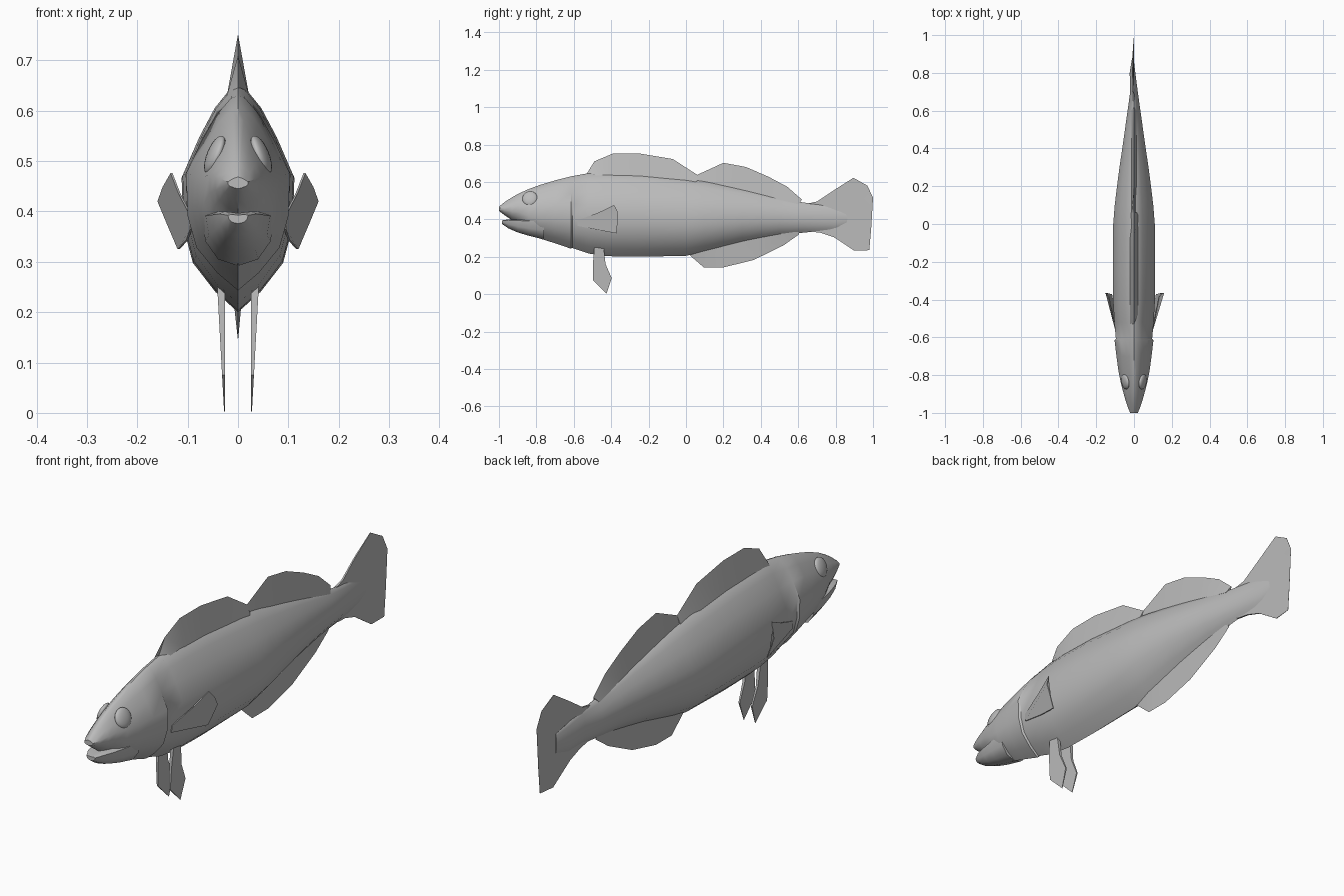
import bpy, bmesh, math
from mathutils import Matrix

if "Cube" in bpy.data.objects:
    bpy.data.objects.remove(bpy.data.objects["Cube"])

grey = bpy.data.materials.new("fish_grey")
grey.diffuse_color = (0.5, 0.5, 0.5, 1)
grey.use_nodes = True
grey.node_tree.nodes["Principled BSDF"].inputs["Base Color"].default_value = grey.diffuse_color


def finish(name, bm, angle=40):
    bmesh.ops.recalc_face_normals(bm, faces=bm.faces)
    me = bpy.data.meshes.new(name)
    bm.to_mesh(me)
    bm.free()
    me.materials.append(grey)
    ob = bpy.data.objects.new(name, me)
    bpy.context.collection.objects.link(ob)
    bpy.ops.object.select_all(action='DESELECT')
    ob.select_set(True)
    bpy.context.view_layer.objects.active = ob
    bpy.ops.object.shade_smooth_by_angle(angle=math.radians(angle))
    return ob


def loft(name, stations, half, angle=40):
    """Skin mirrored cross-sections; station = y, bottom, top, half width, x shift."""
    ring = half + [(-x, z) for x, z in half[-2:0:-1]]
    bm = bmesh.new()
    rows = [[bm.verts.new((dx + w * u, y, b + (t - b) * v)) for u, v in ring]
            for y, b, t, w, dx in stations]
    n = len(ring)
    for a, c in zip(rows, rows[1:]):
        for i in range(n):
            j = (i + 1) % n
            bm.faces.new((a[i], a[j], c[j], c[i]))
    bm.faces.new(rows[0])
    bm.faces.new(rows[-1])
    return finish(name, bm, angle)


def wedge_fin(name, base, edge, t):
    """Fin in the middle plane, thick at the base and sharp at the edge."""
    bm = bmesh.new()
    L, R = ([bm.verts.new((s * t, y, z)) for y, z in base] for s in (-1, 1))
    E = [bm.verts.new((0, y, z)) for y, z in edge]
    for i in range(len(base) - 1):
        bm.faces.new((L[i], L[i + 1], E[i + 1], E[i]))
        bm.faces.new((R[i + 1], R[i], E[i], E[i + 1]))
        bm.faces.new((L[i + 1], L[i], R[i], R[i + 1]))
    bm.faces.new((L[0], E[0], R[0]))
    bm.faces.new((R[-1], E[-1], L[-1]))
    return finish(name, bm, 20)


def plate(name, inner, outer):
    """Closed fin from two matching outlines."""
    bm = bmesh.new()
    A = [bm.verts.new(p) for p in inner]
    B = [bm.verts.new(p) for p in outer]
    bm.faces.new(A)
    bm.faces.new(B[::-1])
    n = len(A)
    for i in range(n):
        j = (i + 1) % n
        bm.faces.new((A[j], A[i], B[i], B[j]))
    return finish(name, bm, 30)


# body with the upper jaw and a small step at the gill cover
section = [(0, 0), (.4, .09), (.8, .22), (.97, .38), (1, .6),
           (.7, .77), (.42, .9), (.14, .985), (0, 1)]
loft("body", [
    (-1.0, .445, .468, .02, 0), (-.97, .422, .492, .033, 0),
    (-.93, .395, .518, .046, 0), (-.89, .375, .54, .057, 0),
    (-.84, .325, .562, .07, 0), (-.78, .297, .584, .082, 0),
    (-.7, .272, .608, .093, 0), (-.615, .243, .63, .103, 0),
    (-.608, .247, .631, .096, 0), (-.52, .217, .647, .104, 0),
    (-.42, .203, .65, .11, 0), (-.25, .2, .645, .112, 0),
    (0, .205, .62, .11, 0), (.1, .225, .605, .102, 0),
    (.2, .25, .585, .09, 0), (.3, .275, .564, .077, 0),
    (.4, .295, .542, .062, 0), (.5, .313, .518, .048, 0),
    (.6, .326, .494, .034, 0), (.7, .336, .48, .02, 0),
    (.8, .345, .468, .015, -.008), (.88, .37, .45, .004, -.006)], section)

# lower jaw
jaw = [(0, 0), (.55, .12), (.9, .45), (1, .9), (.7, 1), (0, .93)]
loft("lower_jaw", [
    (-.985, .376, .394, .02, 0), (-.95, .352, .4, .038, 0),
    (-.9, .33, .4, .052, 0), (-.84, .312, .4, .064, 0),
    (-.76, .292, .4, .072, 0)], jaw)

# middle fins
wedge_fin("front_dorsal_fin",
          [(-.53, .63), (-.48, .63), (-.39, .63), (-.25, .625), (-.07, .605), (.06, .59)],
          [(-.53, .645), (-.49, .71), (-.39, .752), (-.25, .752), (-.07, .722), (.06, .638)], .022)
wedge_fin("rear_dorsal_fin",
          [(.04, .59), (.2, .565), (.32, .54), (.44, .515), (.54, .495), (.6, .48)],
          [(.06, .638), (.2, .702), (.32, .68), (.44, .628), (.54, .575), (.62, .505)], .014)
wedge_fin("anal_fin",
          [(.02, .225), (.1, .24), (.2, .265), (.36, .3), (.52, .33), (.6, .345)],
          [(.02, .208), (.095, .143), (.2, .143), (.36, .182), (.52, .26), (.605, .32)], .009)

# tail fin, slightly bent
tail = [(.64, .482), (.7, .495), (.79, .555), (.895, .622), (.97, .58), (1, .515),
        (.99, .35), (.98, .235), (.9, .232), (.79, .305), (.72, .328), (.66, .335)]


def bend(y):
    return -.008 * math.sin(math.pi * min(1, max(0, (y - .66) / .34)))


plate("tail_fin",
      [(bend(y) - .012 * (1.01 - y), y, z) for y, z in tail],
      [(bend(y) + .012 * (1.01 - y), y, z) for y, z in tail])

# paired parts
for s, side in ((1, "right"), (-1, "left")):
    pec = [(.095, -.58, .365), (.097, -.58, .395), (.118, -.47, .435), (.134, -.385, .476),
           (.15, -.368, .448), (.16, -.364, .42), (.14, -.367, .372), (.12, -.372, .325),
           (.103, -.47, .343)]
    plate(side + "_pectoral_fin", [(s * (x - .004), y, z) for x, y, z in pec],
          [(s * x, y, z) for x, y, z in pec])

    pelvic = [(-.49, .25), (-.44, .25), (-.43, .16), (-.397, .085), (-.425, .003),
              (-.498, .075), (-.497, .17)]
    plate(side + "_pelvic_fin", [(s * .026, y, z) for y, z in pelvic],
          [(s * (.0275 + .055 * z), y, z) for y, z in pelvic])

    bm = bmesh.new()
    bmesh.ops.create_uvsphere(bm, u_segments=20, v_segments=12, radius=1)
    bm.transform(Matrix.Translation((s * .046, -.835, .512))
                 @ Matrix.Rotation(s * math.radians(-9), 4, 'Z')
                 @ Matrix.Rotation(s * math.radians(-22), 4, 'Y')
                 @ Matrix.Diagonal((.015, .041, .041, 1)))
    finish(side + "_eye", bm, 60)
